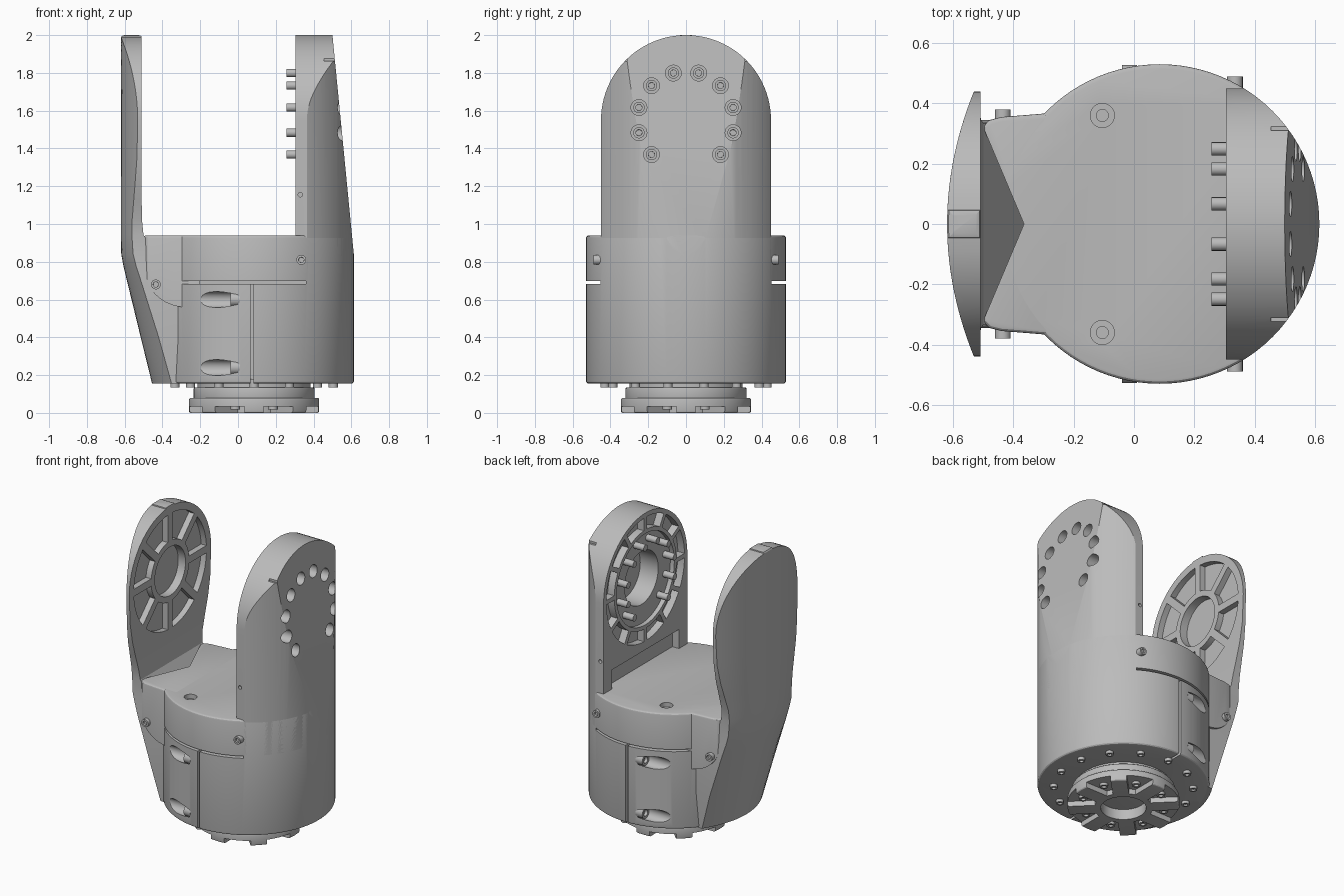
import bpy, bmesh
from math import sin, cos, pi, radians, asin, sqrt
from mathutils import Vector

if "Cube" in bpy.data.objects:
    bpy.data.objects.remove(bpy.data.objects["Cube"])

grey = bpy.data.materials.new("machined_grey")
grey.use_nodes = True
grey.diffuse_color = (0.5, 0.5, 0.5, 1)
grey.node_tree.nodes["Principled BSDF"].inputs["Base Color"].default_value = (0.5, 0.5, 0.5, 1)

CX, R = 0.085, 0.53            # main cylinder axis and radius
BOTTOM, DECK, PIVOT = 0.155, 0.94, 1.55
INNER = 0.305                  # inner face of the thick arm


# ---------- helpers ----------
def place(axis, a, b, h):
    return {"x": (h, a, b), "y": (a, h, b), "z": (a, b, h)}[axis]


def prism(bm, pts, axis, lo, hi):
    """Extrude a 2D outline along an axis; returns the low and high caps."""
    low = [bm.verts.new(place(axis, a, b, lo)) for a, b in pts]
    high = [bm.verts.new(place(axis, a, b, hi)) for a, b in pts]
    n = len(pts)
    caps = [bm.faces.new(low), bm.faces.new(high)]
    sides = [bm.faces.new((low[i], low[(i + 1) % n], high[(i + 1) % n], high[i])) for i in range(n)]
    bmesh.ops.recalc_face_normals(bm, faces=caps + sides)
    return caps


def circle(a, b, r, n=32):
    return [(a + r * cos(2 * pi * i / n), b + r * sin(2 * pi * i / n)) for i in range(n)]


def box(a0, a1, b0, b1):
    return [(a0, b0), (a1, b0), (a1, b1), (a0, b1)]


def sector(a, b, r0, r1, count, k, rib, n=8):
    """One of `count` ring pockets, separated by ribs of constant width."""
    pts = []
    for r, order in ((r0, range(n + 1)), (r1, range(n, -1, -1))):
        gap = asin(rib / 2 / r)
        t0, t1 = 2 * pi * k / count + gap, 2 * pi * (k + 1) / count - gap
        pts += [(a + r * cos(t0 + (t1 - t0) * i / n), b + r * sin(t0 + (t1 - t0) * i / n)) for i in order]
    return pts


def screw(bm, a, b, axis, lo, hi, r, end):
    """Screw with a hexagonal socket in the low (0) or high (1) end."""
    cap = prism(bm, circle(a, b, r, 18), axis, lo, hi)[end]
    bm.normal_update()
    bmesh.ops.inset_individual(bm, faces=[cap], thickness=r * 0.45, depth=0)
    bmesh.ops.inset_individual(bm, faces=[cap], thickness=r * 0.02, depth=-r * 0.5)


def finish(name, bm):
    bmesh.ops.recalc_face_normals(bm, faces=bm.faces)
    mesh = bpy.data.meshes.new(name)
    bm.to_mesh(mesh)
    bm.free()
    mesh.materials.append(grey)
    ob = bpy.data.objects.new(name, mesh)
    bpy.context.collection.objects.link(ob)
    return ob


def boolean(ob, build, operation="DIFFERENCE"):
    bm = bmesh.new()
    build(bm)
    cutter = finish("cutter", bm)
    cutter.hide_render = True
    mod = ob.modifiers.new("cut", "BOOLEAN")
    mod.operation, mod.solver, mod.object = operation, "EXACT", cutter
    bpy.context.view_layer.objects.active = ob
    bpy.ops.object.modifier_apply(modifier=mod.name)
    bpy.data.objects.remove(cutter)


def cuts(ob, axis, items):
    """Cut a list of (outline, low, high) prisms."""
    def build(bm):
        for pts, lo, hi in items:
            prism(bm, pts, axis, lo, hi)
    boolean(ob, build)


def bevel_caps(bm, caps, width):
    edges = {e for f in caps for e in f.edges}
    bmesh.ops.bevel(bm, geom=list(edges), offset=width, segments=3, profile=0.5, affect="EDGES")


def slope(ob):
    cuts(ob, "y", [([(0.617, 0.8), (0.5, 2.0), (0.49, 2.1), (0.9, 2.1), (0.9, 0.8)], -0.7, 0.7)])


def wedge_pocket(bm):
    a, b, c, d = [bm.verts.new(p) for p in
                  ((-0.5, 0.32, DECK), (-0.5, -0.32, DECK), (-0.365, 0, DECK), (-0.365, 0, 0.72))]
    top = bm.verts.new((-0.43, 0, 1.0))
    for f in ((a, b, d), (a, c, d), (b, c, d), (a, b, top), (b, c, top), (c, a, top)):
        bm.faces.new(f)


# ---------- main cylinder ----------
bm = bmesh.new()
bevel_caps(bm, prism(bm, circle(CX, 0, R, 96), "z", BOTTOM, DECK), 0.015)
body = finish("body", bm)
slope(body)
boolean(body, wedge_pocket)
sides = ((-0.6, -0.33), (0.33, 0.6))
cuts(body, "y", [(box(-0.3, 0.36, 0.682, 0.697), lo, hi) for lo, hi in sides])
cuts(body, "y", [(box(0.067, 0.083, 0.1, 0.69), lo * 1.2, hi) if lo < 0 else (box(0.067, 0.083, 0.1, 0.69), lo, hi)
                 for lo, hi in ((-0.6, -0.42), (0.42, 0.6))])
cuts(body, "x", [(circle(s * 0.49, z, 0.042), -0.3, 0.0) for s in (-1, 1) for z in (0.24, 0.6)])
cuts(body, "z", [(circle(-0.105, s * 0.36, 0.04), 0.91, 1.0) for s in (-1, 1)])
cuts(body, "z", [(circle(-0.105, s * 0.36, 0.02), 0.85, 1.0) for s in (-1, 1)])

# ---------- neck joining the thin arm to the cylinder ----------
half = [(-0.2, 0.37), (-0.28, 0.368), (-0.34, 0.363), (-0.44, 0.355), (-0.48, 0.345), (-0.5, 0.325)]
bm = bmesh.new()
caps = prism(bm, half + [(x, -y) for x, y in reversed(half)], "z", 0.56, DECK)
bevel_caps(bm, caps[1:], 0.015)
neck = finish("neck", bm)
arc = [(-0.28 - 0.22 * cos(t * pi / 20), 0.78 - 0.22 * sin(t * pi / 20)) for t in range(11)]
cuts(neck, "y", [(arc + [(-0.28, 0.5), (-0.6, 0.5), (-0.6, 0.78)], -0.5, 0.5)])
boolean(neck, wedge_pocket)

# ---------- thin arm, lofted upward: height, half width, outer x, inner x, curvature ----------
rows = [(0.155, 0.33, -0.455, -0.25, 0.95), (0.4, 0.345, -0.515, -0.27, 0.8), (0.7, 0.345, -0.588, -0.3, 0.62),
        (0.78, 0.34, -0.607, -0.36, 0.58), (0.84, 0.338, -0.618, -0.42, 0.55), (0.94, 0.335, -0.62, -0.5, 0.52),
        (1.02, 0.345, -0.62, -0.508, 0.5), (1.12, 0.375, -0.62, -0.51, 0.48), (1.22, 0.405, -0.62, -0.51, 0.46),
        (1.35, 0.43, -0.62, -0.51, 0.46)]
for i in range(15):
    t = radians(6 * i)
    rows.append((PIVOT + 0.44 * sin(t), 0.44 * cos(t), -0.62, -0.51, 0.46))
rows += [(1.995, 0.045, -0.615, -0.512, 0.46), (2.0, 0.03, -0.6, -0.525, 0.4)]
bm = bmesh.new()
rings = []
for z, w, outer, inner, k in rows:
    ys = [w * (i / 10 - 1) for i in range(21)]
    ring = [bm.verts.new((outer + k * y * y, y, z)) for y in ys]
    ring += [bm.verts.new((inner, y, z)) for y in (w, -w)]
    rings.append(ring)
for lower, upper in zip(rings, rings[1:]):
    n = len(lower)
    for i in range(n):
        bm.faces.new((lower[i], lower[(i + 1) % n], upper[(i + 1) % n], upper[i]))
bm.faces.new(rings[0])
bm.faces.new(rings[-1])
thin_arm = finish("thin_arm", bm)
boolean(thin_arm, wedge_pocket)
cuts(thin_arm, "x", [(sector(0, PIVOT, 0.205, 0.39, 8, k, 0.05), -0.55, -0.4) for k in range(8)]
     + [(circle(0, PIVOT, 0.165, 48), -0.565, -0.4)])

# ---------- thick arm ----------
arch = [(0.45 * cos(pi * i / 48), PIVOT + 0.45 * sin(pi * i / 48)) for i in range(49)]
bm = bmesh.new()
prism(bm, arch + [(-0.45, 0.7), (0.45, 0.7)], "x", INNER, 0.8)
thick_arm = finish("thick_arm", bm)
boolean(thick_arm, lambda b: prism(b, circle(CX, 0, R, 96), "z", 0.5, 2.2), "INTERSECT")
slope(thick_arm)
cuts(thick_arm, "x", [(sector(0, PIVOT, 0.335, 0.42, 12, k, 0.03), 0.2, INNER + 0.05) for k in range(12)]
     + [(circle(0, PIVOT, 0.31, 64), 0.2, INNER + 0.03), (box(-0.36, 0.36, 0.93, 1.07), 0.2, INNER + 0.05)])
cuts(thick_arm, "x", [(circle(0, PIVOT, 0.18, 48), 0.2, 0.47)])
bolts = [(s * 0.258 * sin(radians(a)), PIVOT + 0.258 * cos(radians(a)))
         for s in (-1, 1) for a in (15, 45, 75, 105, 135)]
cuts(thick_arm, "x", [(circle(y, z, 0.042, 24), 0.4, 0.8) for y, z in bolts])
cuts(thick_arm, "y", [(circle(0.33, 1.155, 0.012, 12), lo, hi) for lo, hi in ((-0.5, -0.42), (0.42, 0.5))])
cuts(thick_arm, "y", [(box(0.455, 0.55, 1.862, 1.878), lo, hi) for lo, hi in ((-0.5, -0.31), (0.31, 0.5))])

bm = bmesh.new()
for y, z in bolts:
    prism(bm, circle(y, z, 0.022, 18), "x", 0.257, 0.41)
    screw(bm, y, z, "x", 0.39, 0.44, 0.03, 1)
pivot_bolts = finish("pivot_bolts", bm)

# ---------- side and clamp screws ----------
bm = bmesh.new()
for s in (-1, 1):
    for x, z, reach in ((0.335, 0.81, 0.49), (-0.435, 0.68, 0.38)):
        lo, hi = sorted((s * reach, s * (reach - 0.1)))
        screw(bm, x, z, "y", lo, hi, 0.026, int(s > 0))
    for z in (0.24, 0.6):
        screw(bm, s * 0.49, z, "x", -0.04, 0.01, 0.038, 0)
side_screws = finish("side_screws", bm)

# ---------- underside coupling ----------
bm = bmesh.new()
prism(bm, circle(CX, 0, 0.3, 64), "z", 0.12, 0.17)
bevel_caps(bm, prism(bm, circle(CX, 0, 0.32, 64), "z", 0.07, 0.135), 0.008)
collar = finish("base_collar", bm)

bm = bmesh.new()
bevel_caps(bm, prism(bm, circle(CX, 0, 0.345, 64), "z", 0, 0.08), 0.012)
jaw = finish("jaw_ring", bm)
cuts(jaw, "z", [(sector(CX, 0, 0.18, 0.4, 8, k, 0.1), -0.1, 0.035) for k in range(8)])
cuts(jaw, "z", [(circle(CX, 0, 0.14, 48), -0.1, 0.075)])

bm = bmesh.new()
for k in range(8):
    t = radians(45 * k + 22.5)
    screw(bm, CX + 0.26 * cos(t), 0.26 * sin(t), "z", 0.018, 0.06, 0.026, 0)
for k in range(14):
    t = 2 * pi * (k + 0.5) / 14
    screw(bm, CX + 0.43 * cos(t), 0.43 * sin(t), "z", 0.135, 0.18, 0.024, 0)
base_screws = finish("base_screws", bm)

# ---------- smooth shading with sharp edges ----------
bpy.ops.object.select_all(action="DESELECT")
for ob in (body, neck, thin_arm, thick_arm, pivot_bolts, side_screws, collar, jaw, base_screws):
    ob.select_set(True)
bpy.context.view_layer.objects.active = body
bpy.ops.object.shade_smooth_by_angle(angle=radians(25))
